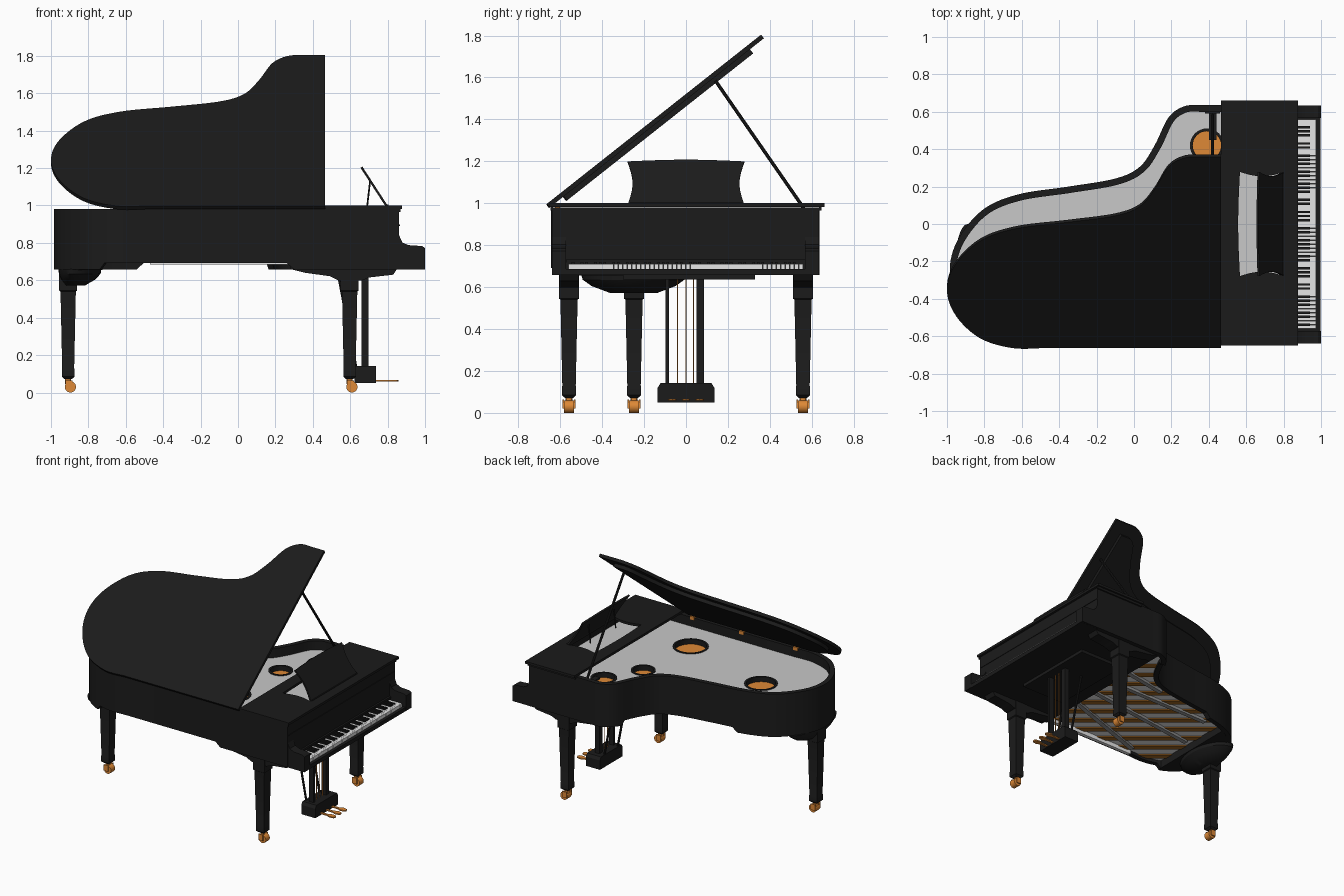
import bpy, bmesh, math
from mathutils import Vector, Matrix

cube = bpy.data.objects.get("Cube")
if cube:
    bpy.data.objects.remove(cube, do_unlink=True)

def material(name, *rgb):
    m = bpy.data.materials.new(name)
    m.use_nodes = True
    m.diffuse_color = (*rgb, 1)
    m.node_tree.nodes["Principled BSDF"].inputs["Base Color"].default_value = (*rgb, 1)
    return m

BLACK = material("black lacquer", .011, .011, .011)
GREY = material("plate grey", .58, .58, .58)
BRASS = material("brass", .73, .25, .037)
WOOD = material("brown wood", .34, .13, .017)
WHITE = material("white", .88, .88, .88)
BEAM = material("beam grey", .3, .3, .3)
SQUARE = ((-1, -1), (1, -1), (1, 1), (-1, 1))
CIRCLE = [(math.cos(math.tau * k / 32), math.sin(math.tau * k / 32)) for k in range(32)]

def finish(name, bm, mat):
    bmesh.ops.recalc_face_normals(bm, faces=bm.faces)
    me = bpy.data.meshes.new(name)
    bm.to_mesh(me)
    bm.free()
    me.materials.append(mat)
    me.shade_smooth()
    me.set_sharp_from_angle(angle=math.radians(30))
    ob = bpy.data.objects.new(name, me)
    bpy.context.collection.objects.link(ob)
    return ob

def skin(name, loops, mat, closed=False):
    """Join matching loops of points; cap the ends, or close into a ring."""
    bm = bmesh.new()
    rows = [[bm.verts.new(p) for p in loop] for loop in loops]
    n = len(rows[0])
    for a, b in zip(rows, rows[1:] + (rows[:1] if closed else [])):
        for i in range(n):
            bm.faces.new((a[i], a[(i + 1) % n], b[(i + 1) % n], b[i]))
    if not closed:
        bm.faces.new(rows[0])
        bm.faces.new(rows[-1])
    return finish(name, bm, mat)

def prism(name, pts, lo, hi, mat, upright=False):
    return skin(name, [[(a, h, b) if upright else (a, b, h) for a, b in pts]
                       for h in (lo, hi)], mat)

def boxes(name, spans, mat):
    """One object made of boxes, each given as x, y and z spans."""
    bm = bmesh.new()
    for span in spans:
        lo, hi = Vector(span[0::2]), Vector(span[1::2])
        m = Matrix.Translation((lo + hi) / 2) @ Matrix.Diagonal((*(hi - lo), 1))
        bmesh.ops.create_cube(bm, size=1, matrix=m)
    return finish(name, bm, mat)

def rods(name, ends, radius, mat, sides=8):
    bm = bmesh.new()
    for p, q in ends:
        p, q = Vector(p), Vector(q)
        turn = (q - p).to_track_quat("Z", "Y").to_matrix().to_4x4()
        m = Matrix.Translation((p + q) / 2) @ turn @ Matrix.Rotation(math.pi / sides, 4, "Z")
        bmesh.ops.create_cone(bm, cap_ends=True, segments=sides, radius1=radius,
                              radius2=radius, depth=(q - p).length, matrix=m)
    return finish(name, bm, mat)

def cut(ob, cutter, operation="DIFFERENCE"):
    mod = ob.modifiers.new("cut", "BOOLEAN")
    mod.object, mod.operation, mod.solver = cutter, operation, "EXACT"
    cutter.hide_render = True
    bpy.context.view_layer.objects.active = ob
    bpy.ops.object.modifier_apply(modifier="cut")
    bpy.data.objects.remove(cutter, do_unlink=True)
    ob.data.set_sharp_from_angle(angle=math.radians(30))

def spline(ctrl, steps=7):
    p = [Vector(c) for c in [ctrl[0], *ctrl, ctrl[-1]]]
    out = []
    for a, b, c, d in zip(p, p[1:], p[2:], p[3:]):
        for t in [k / steps for k in range(steps)]:
            out.append(b + (c - a) * t / 2 + (2 * a - 5 * b + 4 * c - d) * t * t / 2
                       + (3 * b - a - 3 * c + d) * t ** 3 / 2)
    return out + [p[-1]]

def inset(pts, w):
    """Move a clockwise outline inwards by w."""
    out = []
    for i, p in enumerate(pts):
        d1, d2 = (p - pts[i - 1]).normalized(), (pts[(i + 1) % len(pts)] - p).normalized()
        n1, n2 = Vector((d1.y, -d1.x)), Vector((d2.y, -d2.x))
        out.append(p + (n1 + n2) * w / (1 + n1.dot(n2)))
    return out

def outline(front):
    """Straight side, curved tail and bent side, closed at the front."""
    curve = spline([(-.48, -.64), (-.64, -.64), (-.81, -.575), (-.935, -.43), (-.985, -.26),
                    (-.945, -.09), (-.81, .075), (-.62, .158), (-.35, .2), (-.1, .243),
                    (.03, .305), (.11, .42), (.185, .57), (.27, .63), (.36, .635)])
    start = [Vector((x, -.64)) for x in (front, .3, .26)]
    return start + curve + [Vector((front, .635))]

# Case rim, with a raised lower edge along the middle
shell = outline(.862)
inner, snug = inset(shell, .035), inset(shell, .03)
foot = []
for p in shell:
    a, b = (-.73, .28) if p.y < 0 else (-.53, .16)
    foot.append(.692 if a < p.x < b else .658)
skin("case_rim", [[(p.x, p.y, .98) for p in shell], [(p.x, p.y, z) for p, z in zip(shell, foot)],
                  [(p.x, p.y, z) for p, z in zip(inner, foot)],
                  [(p.x, p.y, .98) for p in inner]], BLACK, closed=True)

# Iron plate with round sound holes over the soundboard
plate = prism("iron_plate", snug, .9, .912, GREY)
for x, y, r in [(.39, .42, .076), (.24, .165, .07), (.196, -.336, .108), (-.54, -.12, .1)]:
    cut(plate, rods("hole_cutter", [((x, y, .85), (x, y, .95))], r + .006, GREY, 32))
    skin("hole_collar", [[(x + c * q, y + s * q, z) for c, s in CIRCLE]
                         for q, z in [(r, .875), (r, .917), (r + .015, .917), (r + .015, .875)]],
         BLACK, closed=True)
prism("soundboard", snug, .872, .88, BRASS)

# Underside: light panel, diagonal ribs and fanned beams
prism("under_panel", snug, .715, .73, WHITE)
ribs = rods("ribs", [((c + .8, c * .8 - .87, .72), (c - .8, c * .8 + .47, .72))
                     for c in [-.75 + .1 * k for k in range(13)]], .034, WOOD, 4)
cut(ribs, prism("rib_limit", snug, .708, .716, WOOD), "INTERSECT")
fan = [(-.45, -.56), (-.68, -.25), (-.6, .05), (-.1, .17)]
rods("fan_beams", [((.3, -.3 + .18 * k, .71), (x, y, .71)) for k, (x, y) in enumerate(fan)],
     .023, BEAM, 4)
boxes("side_strip", [(-.47, .29, -.625, -.6, .684, .72)], WHITE)
prism("tail_floor", [p for p in snug if p.x < -.72], .656, .72, BLACK)
boxes("key_bed", [(.28, .87, -.61, .61, .66, .72), (.85, .998, -.62, .62, .657, .686),
                  (.4, .75, -.3, .33, .637, .66)], BLACK)

# Key cheeks and fallboard trim
cheek = [(.84, .658), (1, .658), (1, .772), (.985, .783), (.91, .788), (.878, .803),
         (.862, .84), (.84, .84)]
for y in (-.639, .567):
    prism("key_cheek", cheek, y, y + .067, BLACK, upright=True)
boxes("fallboard_trim", [(.855, .866, -.63, .63, .89, .898), (.855, .876, -.57, .57, .72, .735)], BLACK)

# Keyboard
w = 1.12 / 52
left = [-.56 + w * k for k in range(52)]
boxes("white_keys", [(.86, .974, y, y + w * .94, .68, .711) for y in left], WHITE)
boxes("black_keys", [(.86, .94, y + w * .68, y + w * 1.28, .7, .72)
                     for k, y in enumerate(left[:-1]) if k % 7 in (0, 2, 3, 5, 6)], BLACK)

# Raised lid with inner panel, hinges and prop
lid_shape = [Vector((p.x * 1.015 if p.x < 0 else p.x, p.y * 1.02 + .653)) for p in outline(.466)]
tilt = Matrix.Translation((0, -.65, .98)) @ Matrix.Rotation(math.radians(38.3), 4, "X")
for ob in (prism("raised_lid", lid_shape, 0, .022, BLACK),
           prism("lid_inner_panel", inset(lid_shape, .085), -.025, .002, BLACK)):
    ob.matrix_world = tilt
boxes("lid_hinges", [(x - .018, x + .018, -.625, -.6, .965, .99) for x in (.37, -.04, -.49)], BRASS)
rods("lid_prop", [((.42, .58, .95), (.42, .14, 1.585))], .009, BLACK)
boxes("prop_base", [(.4, .44, .45, .6, .912, .925), (.38, .46, .59, .605, .912, .96)], BLACK)
boxes("prop_bracket", [(.38, .45, .6, .612, .95, .972)], BRASS)

# Front lid with the music desk cut out of it
T = [k / 10 for k in range(11)]
side = [(-.24 * t, .276 + .002 * t - .022 * math.sin(math.pi * t)) for t in T]
top = [(-.24 - .01 * math.sin(math.pi * t), .278 - .556 * t) for t in T[1:-1]]
desk = side + top + [(a, -b) for a, b in reversed(side)]
front_lid = boxes("front_lid", [(.466, .877, -.65, .66, .982, 1)], BLACK)
cut(front_lid, prism("desk_cutter", [(a * .96 + .797, b) for a, b in desk], .95, 1.05, BLACK))
boxes("lid_moulding", [(.47, .868, y, y + .012, .966, .984) for y in (-.647, .635)], BLACK)
board = prism("music_desk", desk, -.006, .006, BLACK)
board.matrix_world = Matrix.Translation((.796, 0, .995)) @ Matrix.Rotation(math.radians(57), 4, "Y")
rods("desk_struts", [((.69, y, .99), (.706, y, 1.13)) for y in (-.15, .15)], .005, BLACK)
boxes("desk_rail", [(.785, .805, -.27, .27, .985, 1.004)], BLACK)

# Legs with casters
def leg(name, x, y):
    steps = [(.66, .048), (.545, .048), (.54, .041), (.13, .032), (.125, .034), (.085, .034), (.072, .02)]
    skin(name, [[(x + a * h, y + b * h, z) for a, b in SQUARE] for z, h in steps], BLACK)
    rods(name + "_wheel", [((x + .012, y - .024, .03), (x + .012, y + .024, .03))], .03, BRASS, 20)
    rods(name + "_stem", [((x, y, .045), (x, y, .08))], .017, BRASS, 12)
    boxes(name + "_fork", [(x - .015, x + .022, y + s - .004, y + s + .004, .02, .065)
                           for s in (-.028, .028)], BRASS)

bracket = [(.28, .66), (.36, .64), (.49, .622), (.535, .6), (.66, .598), (.7, .615), (.83, .63), (.85, .66)]
for name, y in (("right", -.558), ("left", .558)):
    leg(name + "_leg", .597, y)
    prism(name + "_leg_bracket", bracket, y - .045, y + .045, BLACK, upright=True)
leg("tail_leg", -.908, -.248)

# Rounded bracket under the tail
skin("tail_bracket", [[(-.89 + s * (.16 if c > 0 else .07) * c, -.25 + .25 * s * d, z)
                       for c, d in CIRCLE]
                      for z, s in [(.66, 1), (.635, .97), (.605, .8), (.572, .45)]], BLACK)

# Pedal lyre
skin("pedal_box", [[(.68 + a * .058, b * h, z) for a, b in SQUARE]
                   for z, h in ((.05, .135), (.12, .135), (.142, .122))], BLACK)
boxes("lyre_posts", [(.66, .698, .05, .086, .13, .665), (.66, .698, -.098, -.08, .13, .665)], BLACK)
rods("lyre_brace", [((.63, y, .14), (.53, y, .665)) for y in (.068, -.089)], .008, BLACK)
rods("pedal_rods", [((.68, y, .13), (.68, y, .665)) for y in (-.04, 0, .035)], .003, BRASS)
pedal = [(.73, -.008), (.79, -.008), (.82, -.02), (.85, -.015), (.858, 0)]
pedal += [(a, -b) for a, b in reversed(pedal[:-1])]
for y in (-.065, 0, .065):
    prism("pedal", [(a, b + y) for a, b in pedal], .058, .067, BRASS)
